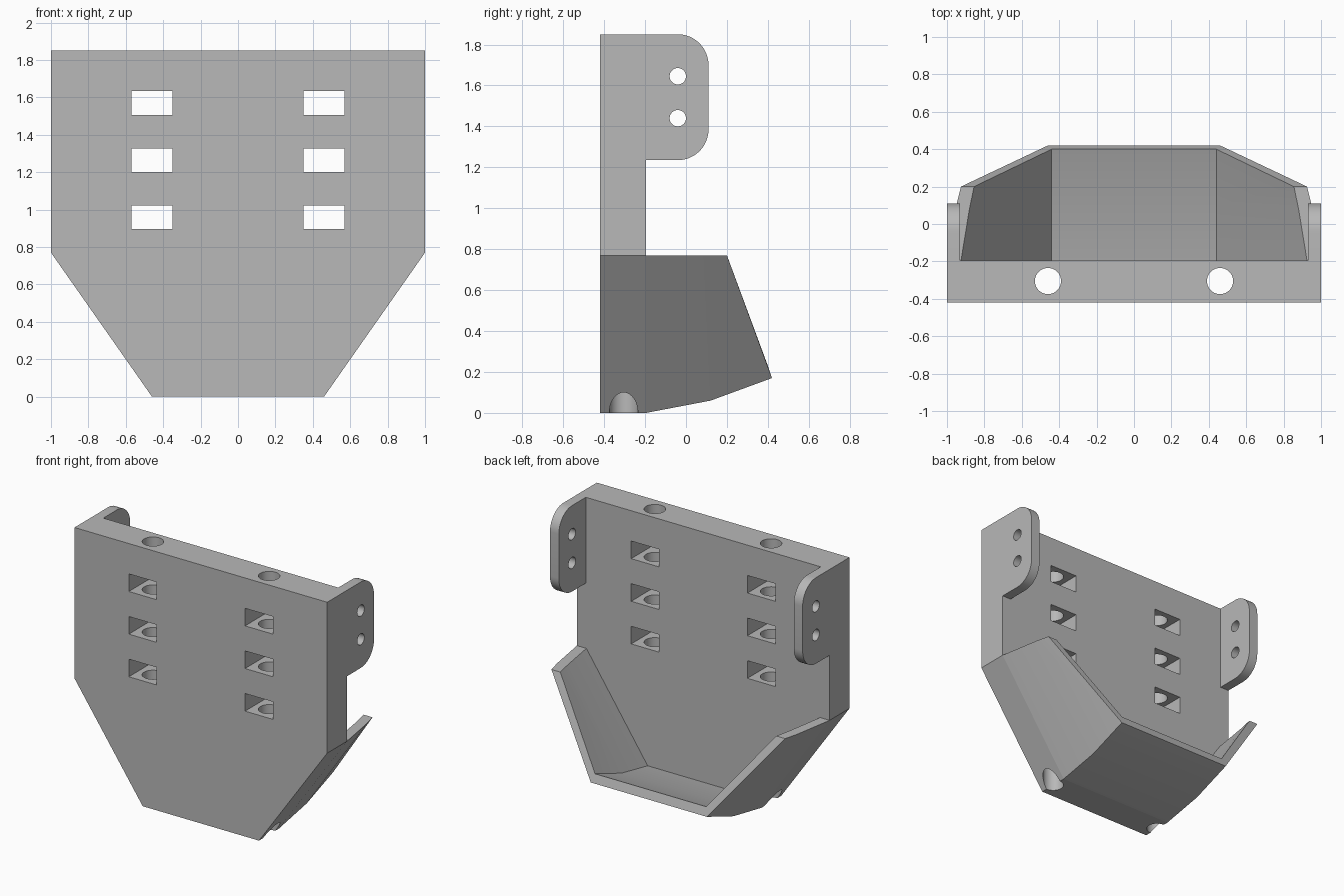
import bpy, bmesh
from math import sin, cos, pi, radians

cube = bpy.data.objects.get("Cube")
if cube:
    bpy.data.objects.remove(cube, do_unlink=True)

grey = bpy.data.materials.new("light grey")
grey.use_nodes = True
colour = (0.48, 0.48, 0.48, 1)
grey.diffuse_color = colour
grey.node_tree.nodes["Principled BSDF"].inputs["Base Color"].default_value = colour

FRONT, BACK, TOP = -0.42, -0.195, 1.85


def finish(name, bm):
    bmesh.ops.recalc_face_normals(bm, faces=bm.faces[:])
    mesh = bpy.data.meshes.new(name)
    bm.to_mesh(mesh)
    bm.free()
    mesh.materials.append(grey)
    obj = bpy.data.objects.new(name, mesh)
    bpy.context.collection.objects.link(obj)
    return obj


def prism(name, outline, axis, lo, hi):
    """Extrude a 2D outline along axis 0, 1 or 2 from lo to hi."""
    bm = bmesh.new()
    rings = []
    for level in (lo, hi):
        ring = []
        for point in outline:
            co = list(point)
            co.insert(axis, level)
            ring.append(bm.verts.new(co))
        bm.faces.new(ring)
        rings.append(ring)
    a, b = rings
    for i in range(len(a)):
        bm.faces.new((a[i - 1], a[i], b[i], b[i - 1]))
    return finish(name, bm)


def arc(cx, cy, r, start, end, steps):
    angles = [radians(start + (end - start) * i / steps) for i in range(steps + 1)]
    return [(cx + r * cos(t), cy + r * sin(t)) for t in angles]


def circle(cx, cy, r):
    return arc(cx, cy, r, 0, 360, 40)[:-1]


def select(obj):
    bpy.ops.object.select_all(action='DESELECT')
    obj.select_set(True)
    bpy.context.view_layer.objects.active = obj


def cut(obj, cutter):
    cutter.hide_render = True
    mod = obj.modifiers.new("cut", 'BOOLEAN')
    mod.operation = 'DIFFERENCE'
    mod.solver = 'EXACT'
    mod.object = cutter
    select(obj)
    bpy.ops.object.modifier_apply(modifier=mod.name)
    bpy.data.objects.remove(cutter, do_unlink=True)


parts = []

# Main plate with tapered lower corners
right_half = [(1, TOP), (1, 0.77), (0.46, 0)]
plate = prism("main_plate", right_half + [(-x, z) for x, z in reversed(right_half)],
              1, FRONT, BACK)
parts.append(plate)

# Long vertical bores and slots through the plate
for side in (-1, 1):
    cut(plate, prism("bore_cutter", circle(side * 0.46, -0.305, 0.07), 2, -0.1, 2))
    x0, x1 = side * 0.35, side * 0.57
    for z in (0.96, 1.265, 1.57):
        h = 0.063
        slot = [(x0, z - h), (x1, z - h), (x1, z + h), (x0, z + h)]
        cut(plate, prism("slot_cutter", slot, 1, -0.6, 0))

# Rounded mounting ears with two bolt holes each
ear_outline = ([(BACK, 1.235)] + arc(-0.04, 1.385, 0.15, -90, 0, 12)
               + arc(-0.04, TOP - 0.15, 0.15, 0, 90, 12) + [(BACK, TOP)])
for label, side in (("right", -1), ("left", 1)):
    ear = prism(label + "_ear", ear_outline, 0, side * 0.93, side)
    for z in (1.44, 1.645):
        cut(ear, prism("bolt_cutter", circle(-0.04, z, 0.04), 0, side * 0.8, side * 1.1))
    parts.append(ear)

# Curved scoop: each section is rim and floor corner, outside then inside, as (x, y, z)
RIM = 0.77
sections = [
    ((1, BACK, RIM), (0.46, BACK, 0), (0.44, BACK, 0.06), (0.925, BACK, RIM)),
    ((0.95, 0.1, RIM), (0.46, 0.12, 0.06), (0.44, 0.1, 0.12), (0.88, 0.08, RIM)),
    ((0.925, 0.2, RIM), (0.46, 0.42, 0.17), (0.44, 0.4, 0.23), (0.855, 0.2, RIM)),
]
bm = bmesh.new()
loops = []
for rim_out, low_out, low_in, rim_in in sections:
    def flip(p):
        return (-p[0], p[1], p[2])
    ring = [rim_out, low_out, flip(low_out), flip(rim_out),
            flip(rim_in), flip(low_in), low_in, rim_in]
    loops.append([bm.verts.new(p) for p in ring])
for a, b in zip(loops, loops[1:]):
    for i in range(8):
        bm.faces.new((a[i - 1], a[i], b[i], b[i - 1]))
for loop in (loops[0], loops[-1]):
    for i in range(3):
        bm.faces.new((loop[i], loop[i + 1], loop[6 - i], loop[7 - i]))
parts.append(finish("scoop", bm))

# Smooth the curves, keep the edges crisp
for part in parts:
    select(part)
    bpy.ops.object.shade_smooth_by_angle(angle=radians(25))
